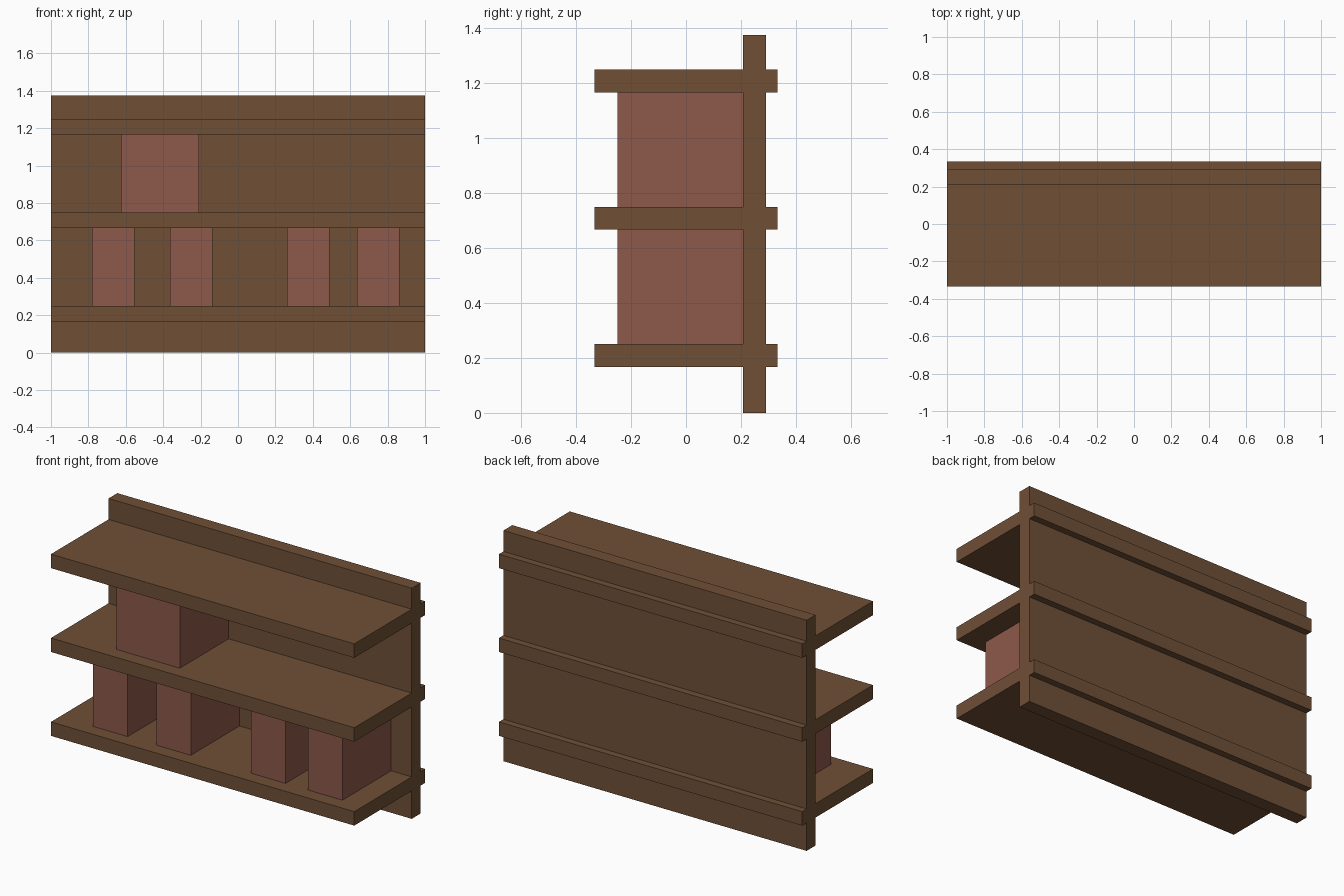
import bpy

if "Cube" in bpy.data.objects:
    bpy.data.objects.remove(bpy.data.objects["Cube"])


def material(name, color):
    mat = bpy.data.materials.new(name)
    mat.diffuse_color = color
    mat.use_nodes = True
    mat.node_tree.nodes["Principled BSDF"].inputs["Base Color"].default_value = mat.diffuse_color
    return mat


def box(name, x, y, z, mat):
    """Box from (min, max) ranges on each axis."""
    spans = (x, y, z)
    bpy.ops.mesh.primitive_cube_add(size=1, location=[(a + b) / 2 for a, b in spans])
    obj = bpy.context.object
    obj.name = name
    obj.scale = [b - a for a, b in spans]
    bpy.ops.object.transform_apply(location=False, rotation=False, scale=True)
    obj.data.materials.append(mat)
    return obj


wood = material("dark_wood", (0.162, 0.08, 0.037, 1))
red = material("dusty_red", (0.266, 0.098, 0.069, 1))

U = 1 / 24                  # layout unit
FULL = (-1, 1)
PANEL_FRONT = 5 * U

# Upright back panel
box("back_panel", FULL, (PANEL_FRONT, 7 * U), (0, 33 * U), wood)

# Three shelves running through the panel
shelf_bottoms = [4 * U, 16 * U, 28 * U]
for i, z in enumerate(shelf_bottoms):
    box(f"shelf_{i + 1}", FULL, (-8 * U, 8 * U), (z, z + 2 * U), wood)


# Boxes filling the height between two shelves
def stored_box(name, level, x, width):
    box(name, (x - width / 2, x + width / 2), (-6 * U, PANEL_FRONT),
        (shelf_bottoms[level] + 2 * U, shelf_bottoms[level + 1]), red)


for i, x in enumerate((-16 * U, -6 * U, 9 * U, 18 * U)):
    stored_box(f"narrow_box_{i + 1}", 0, x, 0.228)
stored_box("wide_box", 1, -10 * U, 10 * U)
